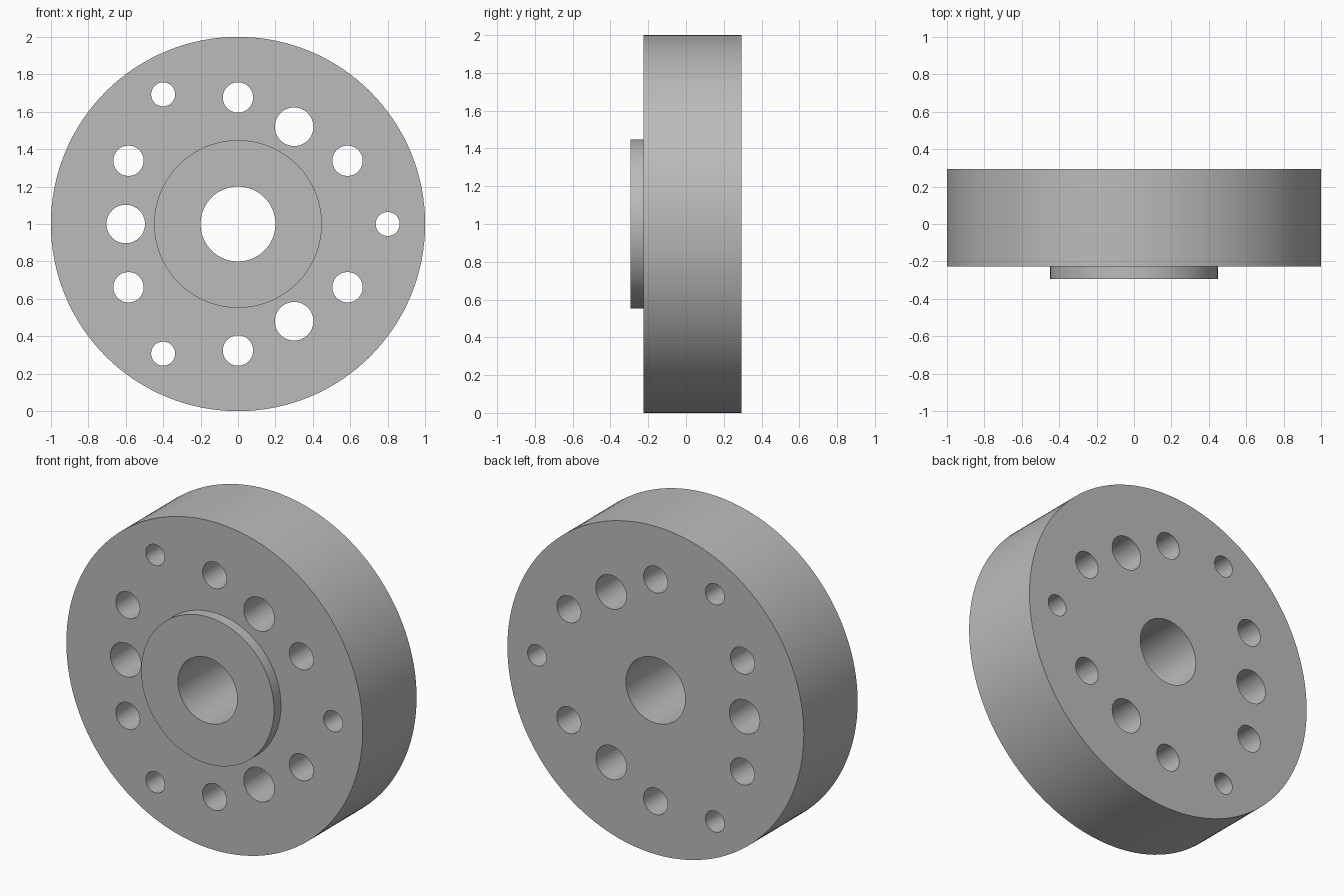
import bpy, bmesh, math
from mathutils import Vector, Matrix

if "Cube" in bpy.data.objects:
    bpy.data.objects.remove(bpy.data.objects["Cube"], do_unlink=True)

FRONT, SHOULDER, BACK = -0.293, -0.226, 0.293
CENTRE_Z = 1.0

metal = bpy.data.materials.new("plain grey metal")
metal.use_nodes = True
GREY = (0.5, 0.5, 0.5, 1)
metal.diffuse_color = GREY
metal.node_tree.nodes["Principled BSDF"].inputs["Base Color"].default_value = GREY


def add_object(name, bm):
    bmesh.ops.recalc_face_normals(bm, faces=bm.faces)
    mesh = bpy.data.meshes.new(name)
    bm.to_mesh(mesh)
    bm.free()
    mesh.materials.append(metal)
    obj = bpy.data.objects.new(name, mesh)
    bpy.context.collection.objects.link(obj)
    return obj


def add_drill(bm, pitch_radius, hole_radius, angle):
    a = math.radians(angle)
    place = Matrix.Translation((pitch_radius * math.cos(a), 0,
                                CENTRE_Z + pitch_radius * math.sin(a)))
    bmesh.ops.create_cone(bm, cap_ends=True, segments=48, radius1=hole_radius,
                          radius2=hole_radius, depth=1,
                          matrix=place @ Matrix.Rotation(math.pi / 2, 4, 'X'))


# Flanged disc with raised front hub and central bore, turned from one profile
bm = bmesh.new()
profile = [(0.2, FRONT), (0.448, FRONT), (0.448, SHOULDER),
           (1, SHOULDER), (1, BACK), (0.2, BACK)]
verts = [bm.verts.new((r, y, CENTRE_Z)) for r, y in profile]
edges = [bm.edges.new((v, verts[(i + 1) % len(verts)])) for i, v in enumerate(verts)]
bmesh.ops.spin(bm, geom=verts + edges, cent=(0, 0, CENTRE_Z), axis=(0, 1, 0),
               angle=math.tau, steps=128, use_merge=True)
bmesh.ops.remove_doubles(bm, verts=bm.verts, dist=1e-5)
disc = add_object("flanged_disc", bm)

# Three circles of through holes: bolt, large and small
bm = bmesh.new()
for i in range(6):
    add_drill(bm, 0.676, 0.081, 30 + 60 * i)
for i in range(3):
    add_drill(bm, 0.6, 0.103, 60 + 120 * i)
    add_drill(bm, 0.8, 0.064, 120 * i)
drills = add_object("hole_cutters", bm)
drills.hide_render = True

cut = disc.modifiers.new("holes", 'BOOLEAN')
cut.operation = 'DIFFERENCE'
cut.solver = 'EXACT'
cut.object = drills
bpy.ops.object.select_all(action='DESELECT')
bpy.context.view_layer.objects.active = disc
disc.select_set(True)
bpy.ops.object.modifier_apply(modifier=cut.name)
bpy.data.objects.remove(drills, do_unlink=True)
bpy.ops.object.shade_smooth_by_angle(angle=math.radians(30))
